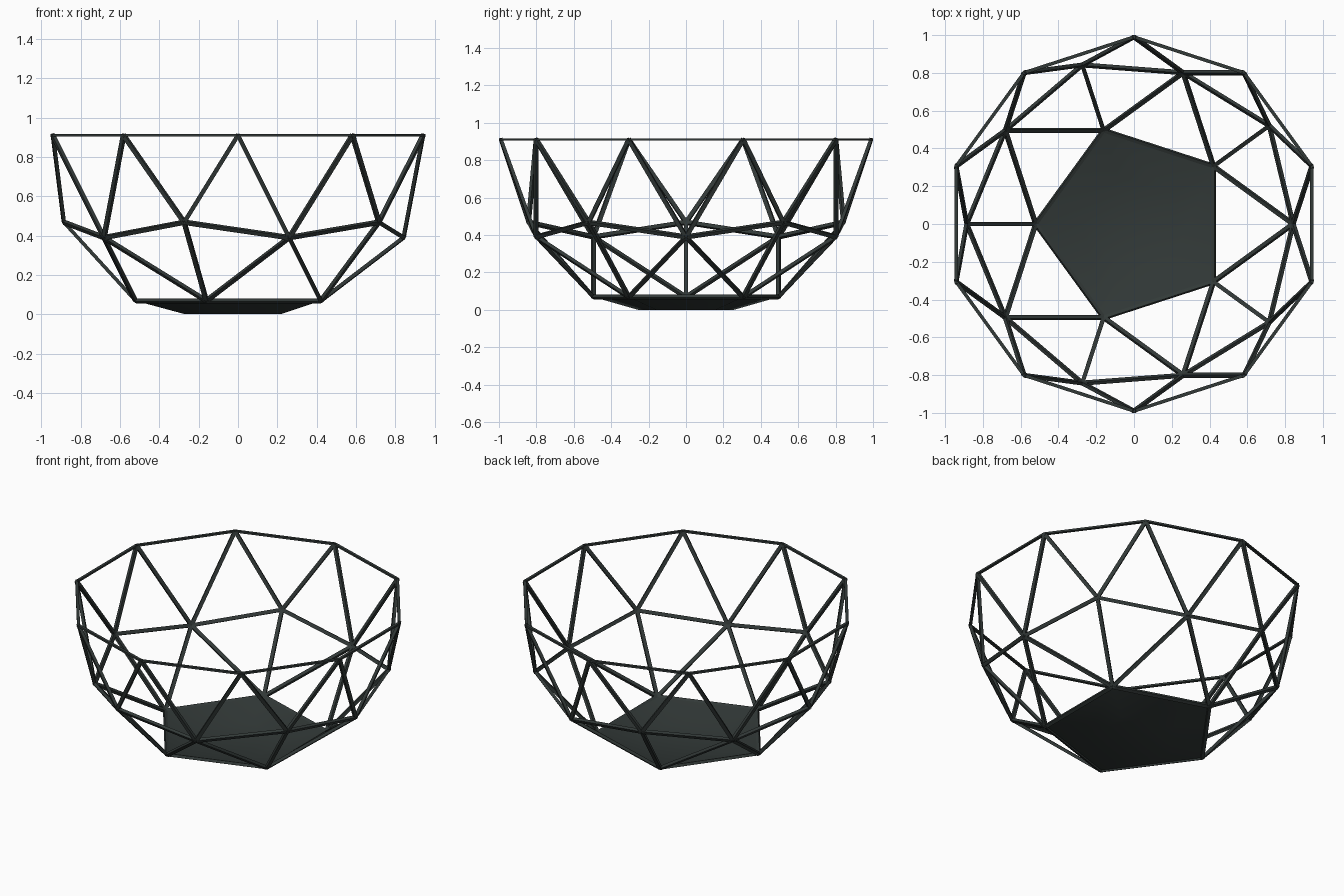
import bpy, bmesh, math
from mathutils import Vector

if "Cube" in bpy.data.objects:
    bpy.data.objects.remove(bpy.data.objects["Cube"])

R, CZ = 0.99, 0.91          # sphere radius and height of its centre (rim level)

metal = bpy.data.materials.new("dark_grey_metal")
metal.diffuse_color = (0.032, 0.041, 0.039, 1)
metal.use_nodes = True
metal.node_tree.nodes["Principled BSDF"].inputs["Base Color"].default_value = metal.diffuse_color


def make_object(name, bm):
    me = bpy.data.meshes.new(name)
    bmesh.ops.recalc_face_normals(bm, faces=bm.faces)
    bm.to_mesh(me)
    bm.free()
    me.materials.append(metal)
    ob = bpy.data.objects.new(name, me)
    bpy.context.collection.objects.link(ob)
    return ob


def beam(bm, a, b, half_w, half_t, normal):
    """Rectangular bar from a to b, its flat side facing along normal."""
    d = (b - a).normalized()
    side = d.cross(normal).normalized()
    up = side.cross(d).normalized()
    rings = []
    for p in (a - d * 0.003, b + d * 0.003):
        rings.append([bm.verts.new(p + side * half_w * s + up * half_t * t)
                      for s, t in ((-1, -1), (1, -1), (1, 1), (-1, 1))])
    r0, r1 = rings
    for i in range(4):
        j = (i + 1) % 4
        bm.faces.new((r0[i], r0[j], r1[j], r1[i]))
    bm.faces.new(r0[::-1])
    bm.faces.new(r1)


# Geodesic guide: lower half of a two-frequency icosphere, without its pole
guide = bmesh.new()
bmesh.ops.create_icosphere(guide, subdivisions=2, radius=R)
bmesh.ops.delete(guide, geom=[v for v in guide.verts
                              if v.co.z > 0.01 or v.co.z < -0.95 * R],
                 context='VERTS')

# Struts and rim bars
lift = Vector((0, 0, CZ))
struts, rim = bmesh.new(), bmesh.new()
for e in guide.edges:
    a, b = (v.co.copy() for v in e.verts)
    mid = (a + b) / 2
    if abs(a.z) < 0.01 and abs(b.z) < 0.01:
        beam(rim, a + lift, b + lift, 0.006, 0.009, mid)
    else:
        beam(struts, a + lift, b + lift, 0.011, 0.009, mid)
guide.free()
make_object("lattice_struts", struts)
make_object("rim", rim)

# Dished pentagonal base with a flat foot
base = bmesh.new()
rings = []
for r, z in ((0.5257 * R, CZ - 0.8507 * R), (0.27, 0.0)):
    rings.append([base.verts.new((r * math.cos(math.radians(36 + 72 * k)),
                                  r * math.sin(math.radians(36 + 72 * k)), z))
                  for k in range(5)])
for i in range(5):
    j = (i + 1) % 5
    base.faces.new((rings[1][i], rings[1][j], rings[0][j], rings[0][i]))
base.faces.new(rings[1][::-1])
base.normal_update()
for f in base.faces:
    f.smooth = True
me = bpy.data.meshes.new("base_dish")
base.to_mesh(me)
base.free()
me.materials.append(metal)
dish = bpy.data.objects.new("base_dish", me)
bpy.context.collection.objects.link(dish)
shell = dish.modifiers.new("thickness", 'SOLIDIFY')
shell.thickness = 0.008
shell.offset = -1
shell.use_rim = False
